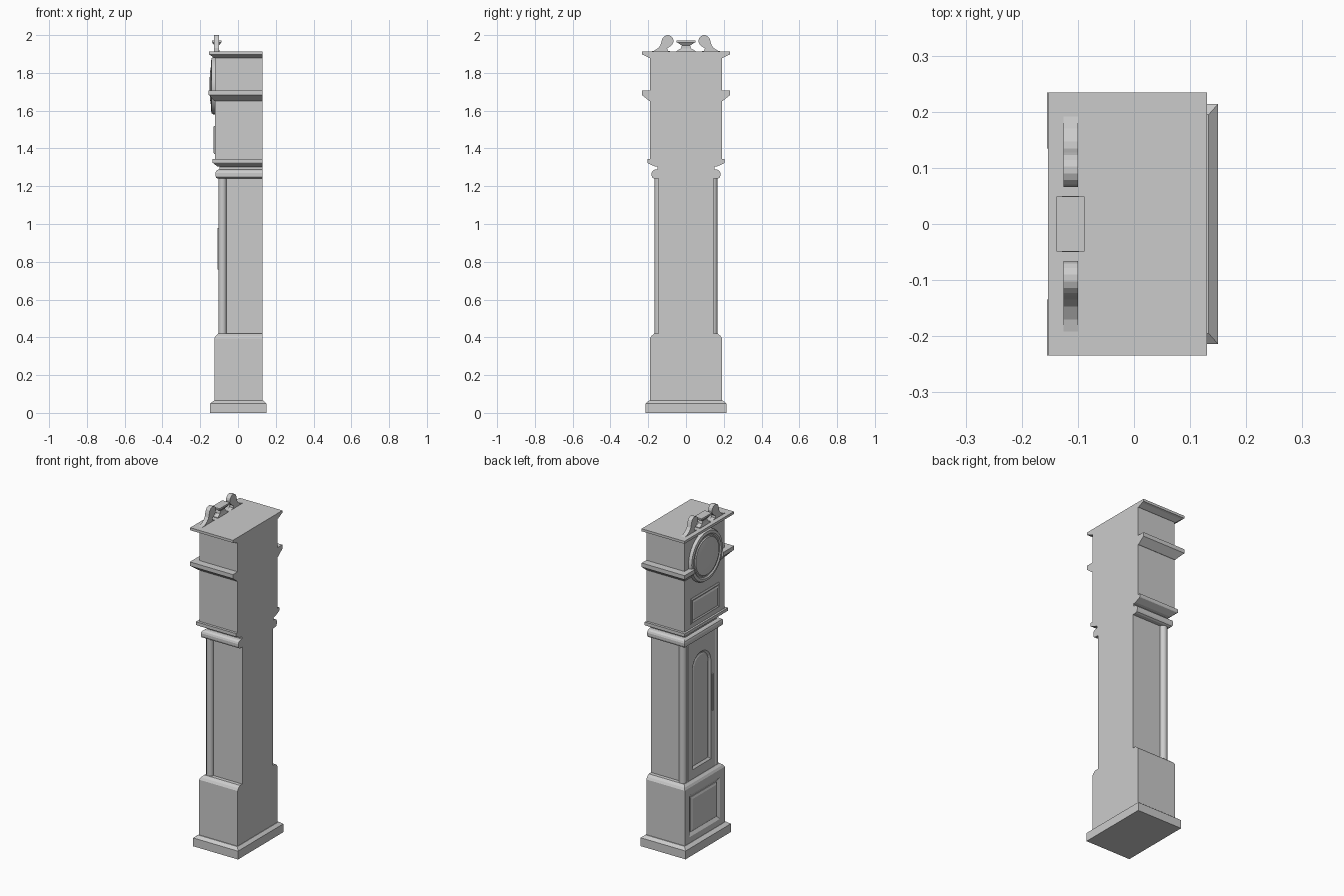
import bpy, bmesh
from math import sin, cos, pi

if "Cube" in bpy.data.objects:
    bpy.data.objects.remove(bpy.data.objects["Cube"])

BACK = 0.13


def loft(name, rings, cap=True):
    """Skin a list of equal-length point rings into a mesh."""
    bm = bmesh.new()
    vs = [[bm.verts.new(p) for p in r] for r in rings]
    n = len(rings[0])
    for a, b in zip(vs, vs[1:]):
        for i in range(n):
            j = (i + 1) % n
            bm.faces.new((a[i], a[j], b[j], b[i]))
    if cap:
        bm.faces.new(vs[0][::-1])
        bm.faces.new(vs[-1])
    bmesh.ops.recalc_face_normals(bm, faces=bm.faces)
    me = bpy.data.meshes.new(name)
    bm.to_mesh(me)
    bm.free()
    ob = bpy.data.objects.new(name, me)
    bpy.context.collection.objects.link(ob)
    return ob


def stack(name, levels):
    """Rectangular moulded block; level = (front x, half width, z[, back x])."""
    rings = []
    for x, h, z, *b in levels:
        bx = b[0] if b else BACK
        rings.append([(x, -h, z), (bx, -h, z), (bx, h, z), (x, h, z)])
    return loft(name, rings)


def outline(w, z0, z1, inset=0, arched=False):
    """Rectangle, or rectangle with a round head springing from z1."""
    w, z0 = w - inset, z0 + inset
    if not arched:
        return [(-w, z0), (w, z0), (w, z1 - inset), (-w, z1 - inset)]
    return [(-w, z0), (w, z0)] + [(w * cos(pi * i / 16), z1 + w * sin(pi * i / 16)) for i in range(17)]


def panel(name, w, z0, z1, steps, arched=False):
    """Panel on the dial side; steps = (inset, x)."""
    return loft(name, [[(x, y, z) for y, z in outline(w, z0, z1, i, arched)] for i, x in steps])


def cut(ob, cutter):
    m = ob.modifiers.new("recess", 'BOOLEAN')
    m.object, m.operation, m.solver = cutter, 'DIFFERENCE', 'EXACT'
    bpy.context.view_layer.objects.active = ob
    bpy.ops.object.modifier_apply(modifier=m.name)
    bpy.data.objects.remove(cutter)


def smooth(ob):
    bpy.ops.object.select_all(action='DESELECT')
    ob.select_set(True)
    bpy.context.view_layer.objects.active = ob
    bpy.ops.object.shade_smooth_by_angle(angle=0.6)


# plinth and lower box with recessed panel
stack("plinth", [(-.147, .214, 0, .15), (-.147, .214, .05, .15), (-.127, .195, .065, .133)])
lower = stack("lower_box", [(-.125, .19, .06), (-.125, .19, .395), (-.118, .182, .408), (-.105, .167, .42)])
cut(lower, panel("cutter", .145, .1, .35, [(0, -.14), (0, -.125), (.018, -.113)]))
panel("lower_panel", .145, .1, .35, [(.022, -.108), (.022, -.117), (.035, -.122)])

# trunk with arched door
stack("trunk", [(-.06, .145, .41), (-.06, .145, 1.25)])
front = stack("trunk_front", [(-.103, .126, .41, -.05), (-.103, .126, 1.25, -.05)])
cut(front, panel("cutter", .088, .475, 1.065,
                 [(0, -.12), (0, -.103), (.012, -.093)], True))
panel("door_panel", .088, .475, 1.065, [(.014, -.09), (.014, -.095), (.022, -.098)], True)
stack("door_handle", [(-.108, .004, .76, -.1), (-.108, .004, .98, -.1)]).location.y = -.102

# corner columns
for s in (-1, 1):
    col = loft("corner_column", [[(-.082 + .022 * cos(a * pi / 6), s * .145 + .022 * sin(a * pi / 6), z)
                                  for a in range(12)] for z in (.41, 1.25)])
    smooth(col)

# collar mouldings between trunk and hood
stack("collar", [(-.108, .168, 1.24), (-.116, .178, 1.245), (-.119, .182, 1.255), (-.119, .182, 1.27),
                 (-.116, .178, 1.28), (-.107, .168, 1.287), (-.098, .15, 1.289), (-.098, .15, 1.303),
                 (-.112, .168, 1.306), (-.13, .203, 1.322), (-.135, .205, 1.325), (-.135, .205, 1.343)])

# hood, its panel and roof
hood = stack("hood", [(-.123, .19, 1.34), (-.123, .19, 1.89)])
panel("hood_panel", .135, 1.37, 1.52, [(0, -.12), (0, -.126), (.008, -.13), (.016, -.126), (.026, -.13)])
stack("roof", [(-.128, .195, 1.88), (-.145, .222, 1.893), (-.153, .234, 1.897), (-.153, .234, 1.912)])

# hood side mouldings, stopping at the dial
for s in (-1, 1):
    prof = [(-.125, .192, 1.65), (-.15, .23, 1.68), (-.155, .234, 1.683), (-.155, .234, 1.707)]
    loft("hood_moulding", [[(x, s * .135, z), (BACK, s * .135, z), (BACK, s * h, z), (x, s * h, z)]
                           for x, h, z in prof])

# round dial with bezel
dial = loft("dial", [[(x, r * cos(a * pi / 16), 1.732 + r * sin(a * pi / 16)) for a in range(32)]
                     for r, x in [(.152, -.115), (.152, -.13), (.146, -.14), (.13, -.143), (.122, -.137),
                                  (.115, -.137), (.11, -.142), (.08, -.147), (.04, -.15)]])
smooth(dial)

# swan-neck scrolls
head = [(.097 + .031 * cos(a), 1.969 + .031 * sin(a)) for a in [pi * (.05 + .13 * i) for i in range(10)]]
scroll = [(.2, 1.91), (.17, 1.917), (.147, 1.931), (.135, 1.947)] + head + [(.088, 1.937), (.1, 1.93), (.098, 1.918), (.065, 1.91)]
for s in (-1, 1):
    loft("scroll", [[(x, s * y, z) for y, z in scroll] for x in (-.126, -.1)])

# centre finial
stack("finial", [(-.113 - d, w, z, -.113 + d) for d, w, z in
                 [(.015, .05, 1.91), (.015, .05, 1.916), (.012, .026, 1.93), (.012, .022, 1.945),
                  (.016, .03, 1.95), (.025, .049, 1.962), (.025, .049, 1.972)]])
